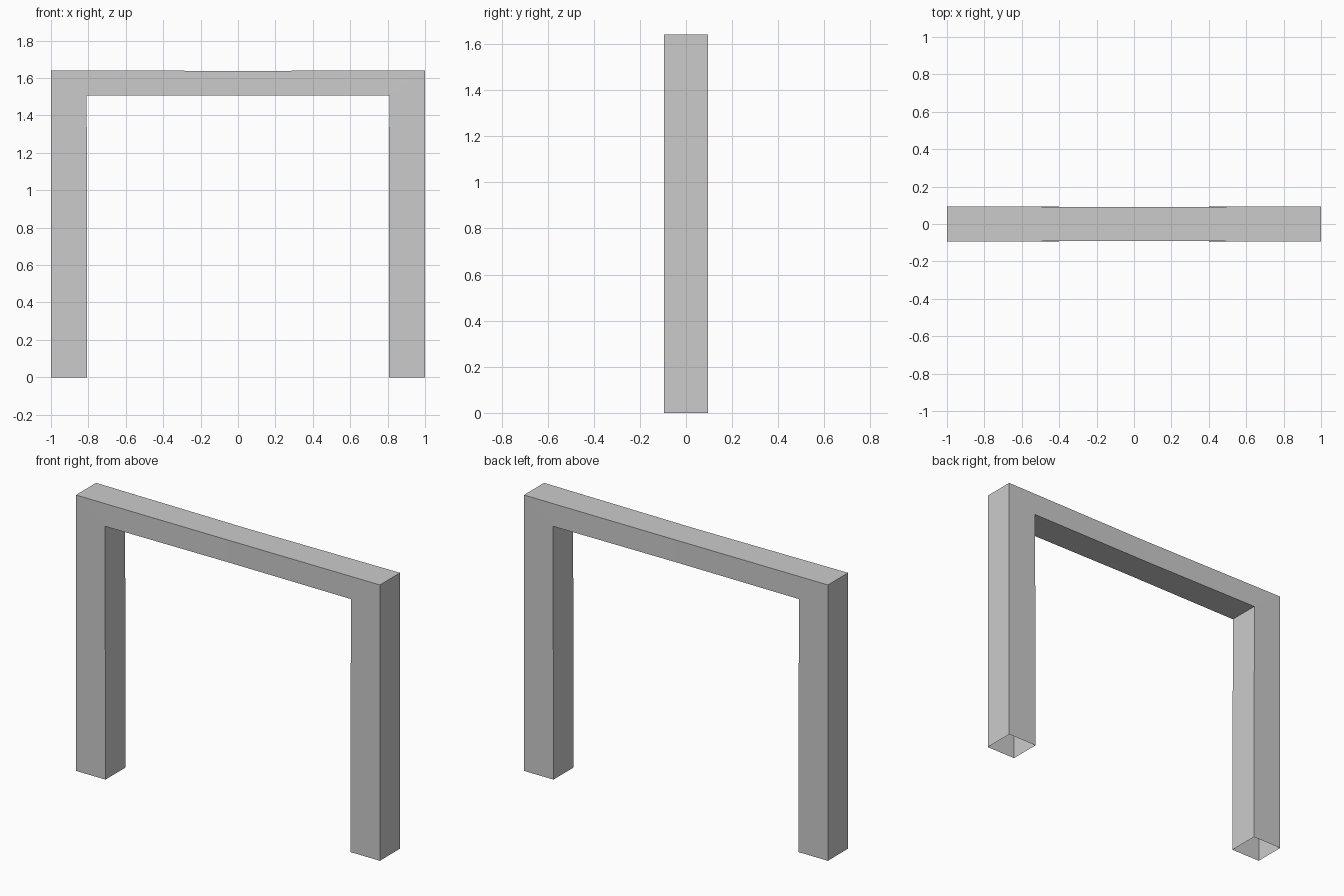
import bpy, bmesh

if "Cube" in bpy.data.objects:
    bpy.data.objects.remove(bpy.data.objects["Cube"])

# Half of the arch: rectangular rings swept from foot to mitred corner to mid beam.
# Each ring: outer (x, z), inner (x, z), half depth
rings = [
    ((1.0, 0.0), (0.806, 0.0), 0.0945),      # open foot
    ((1.0, 1.641), (0.809, 1.506), 0.0945),  # mitred corner
    ((0.0, 1.638), (0.0, 1.506), 0.09),      # slightly slimmer beam centre
]

bm = bmesh.new()
loops = []
for (ox, oz), (ix, iz), d in rings:
    loops.append([bm.verts.new(p) for p in
                  ((ox, -d, oz), (ix, -d, iz), (ix, d, iz), (ox, d, oz))])

# Walls between neighbouring rings, ends left open
for a, b in zip(loops, loops[1:]):
    for i in range(4):
        j = (i + 1) % 4
        bm.faces.new((a[j], a[i], b[i], b[j]))
bm.normal_update()
# Outer side wall must face +x
side = max(bm.faces, key=lambda f: f.calc_center_median().x)
if side.normal.x < 0:
    bmesh.ops.reverse_faces(bm, faces=bm.faces[:])

mesh = bpy.data.meshes.new("door_frame")
bm.to_mesh(mesh)
bm.free()
frame = bpy.data.objects.new("door_frame", mesh)
bpy.context.collection.objects.link(frame)

# Other half
mirror = frame.modifiers.new("mirror", 'MIRROR')
mirror.use_axis[0] = True
mirror.use_clip = True
